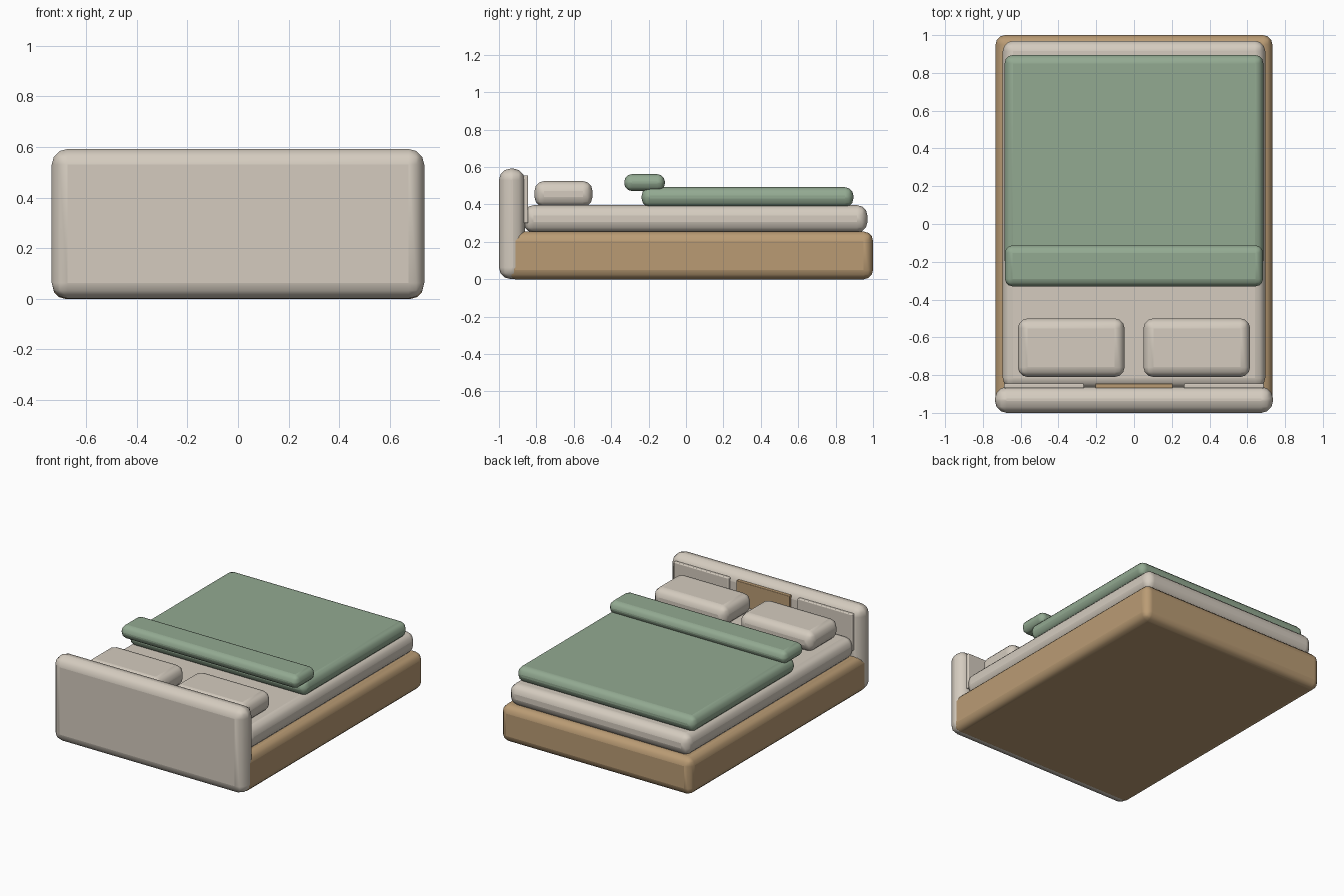
import bpy
import math
from mathutils import Vector

if "Cube" in bpy.data.objects:
    bpy.data.objects.remove(bpy.data.objects["Cube"], do_unlink=True)


def make_material(name, colour):
    mat = bpy.data.materials.new(name)
    mat.use_nodes = True
    mat.diffuse_color = colour
    mat.node_tree.nodes["Principled BSDF"].inputs["Base Color"].default_value = colour
    return mat


wood = make_material("warm wood", (0.49, 0.33, 0.175, 1))
linen = make_material("beige linen", (0.66, 0.60, 0.52, 1))
green = make_material("sage green", (0.29, 0.40, 0.285, 1))


def rounded_box(name, low, high, radius, mat):
    """Box between two corners with softly rounded edges."""
    low, high = Vector(low), Vector(high)
    bpy.ops.mesh.primitive_cube_add(size=1, location=(low + high) / 2)
    box = bpy.context.object
    box.name = name
    box.scale = high - low
    bpy.ops.object.transform_apply(location=False, rotation=False, scale=True)
    box.data.materials.append(mat)
    bevel = box.modifiers.new("round edges", 'BEVEL')
    bevel.width = radius
    bevel.segments = 3
    bpy.ops.object.shade_smooth_by_angle(angle=math.radians(40))
    box.modifiers.new("flat faces", 'WEIGHTED_NORMAL').keep_sharp = True
    return box


# Base and headboard
rounded_box("bed_frame", (-0.733, -0.965, 0), (0.733, 1, 0.255), 0.05, wood)
rounded_box("headboard", (-0.736, -1, 0.001), (0.736, -0.862, 0.592), 0.062, linen)

# Mattress and bedding
rounded_box("mattress", (-0.695, -0.87, 0.25), (0.695, 0.97, 0.396), 0.055, linen)
rounded_box("duvet", (-0.685, -0.237, 0.386), (0.685, 0.895, 0.492), 0.045, green)
rounded_box("duvet_fold", (-0.683, -0.33, 0.472), (0.683, -0.113, 0.562), 0.04, green)

# Pillows and headboard panels, one on each side
for side, label in ((1, "left"), (-1, "right")):
    def span(a, b):
        return sorted((side * a, side * b))
    x0, x1 = span(0.05, 0.615)
    rounded_box(label + "_pillow", (x0, -0.81, 0.388), (x1, -0.5, 0.525), 0.052, linen)
    x0, x1 = span(0.265, 0.688)
    rounded_box(label + "_headboard_panel", (x0, -0.87, 0.3), (x1, -0.844, 0.555), 0.006, linen)

# Wooden panel in the middle of the headboard
rounded_box("centre_headboard_panel", (-0.205, -0.87, 0.3), (0.205, -0.844, 0.555), 0.004, wood)
